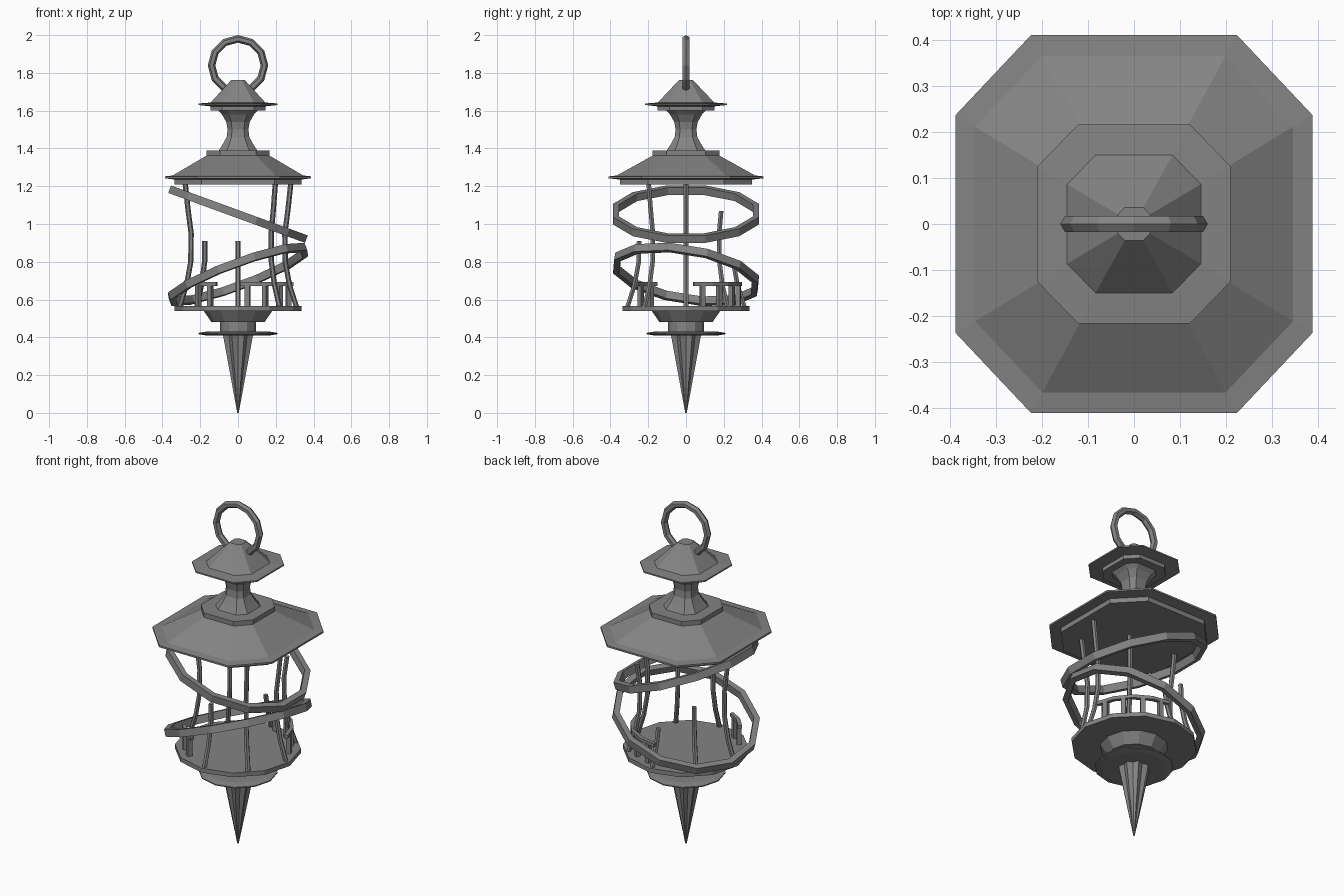
import bpy, bmesh, math
from mathutils import Matrix, Vector

if "Cube" in bpy.data.objects:
    bpy.data.objects.remove(bpy.data.objects["Cube"])

OCT = [30, 60, 120, 150, 210, 240, 300, 330]
DODEC = list(range(0, 360, 30))

# Dark grey iron
IRON = bpy.data.materials.new("dark_iron")
IRON.diffuse_color = (0.23, 0.23, 0.23, 1)
IRON.use_nodes = True
IRON.node_tree.nodes["Principled BSDF"].inputs["Base Color"].default_value = IRON.diffuse_color


def finish(name, bm):
    bmesh.ops.recalc_face_normals(bm, faces=bm.faces)
    me = bpy.data.meshes.new(name)
    bm.to_mesh(me)
    bm.free()
    me.materials.append(IRON)
    ob = bpy.data.objects.new(name, me)
    bpy.context.collection.objects.link(ob)
    return ob


def loft(bm, rings, closed=False):
    """Skin a list of vertex rings; cap the ends or close the loop."""
    rings = [[bm.verts.new(p) for p in ring] for ring in rings]
    n = len(rings[0])
    pairs = list(zip(rings, rings[1:]))
    if closed:
        pairs.append((rings[-1], rings[0]))
    else:
        bm.faces.new(rings[0])
        bm.faces.new(rings[-1])
    for a, b in pairs:
        for i in range(n):
            j = (i + 1) % n
            bm.faces.new((a[i], a[j], b[j], b[i]))


def turned(name, profile, angles=OCT, sy=1.0, flute=1.0):
    """Lathe-like solid: profile of (half width, z), polygon from angles."""
    k = math.cos(math.radians(min(angles)))
    rings = []
    for w, z in profile:
        ring = []
        for i, a in enumerate(angles):
            r = w / k * (flute if i % 2 else 1)
            t = math.radians(a)
            ring.append((r * math.cos(t), r * math.sin(t) * sy, z))
        rings.append(ring)
    bm = bmesh.new()
    loft(bm, rings)
    return finish(name, bm)


def hoop(name, radius, section, segs, matrix, offset=0.5):
    """Closed ring with a (radial, axial) cross-section."""
    rings = []
    for i in range(segs):
        t = 2 * math.pi * (i + offset) / segs
        rings.append([matrix @ Vector(((radius + u) * math.cos(t),
                     (radius + u) * math.sin(t), v)) for u, v in section])
    bm = bmesh.new()
    loft(bm, rings, closed=True)
    return finish(name, bm)


# Base: fluted spike, thin disc, stem, bowl and platform
turned("spike", [(0.004, 0), (0.08, 0.415)],
       [22.5 * (i + 1) for i in range(16)], flute=0.8)
turned("lower_disc", [(0.17, 0.41), (0.21, 0.417), (0.21, 0.423), (0.17, 0.43)], DODEC)
turned("stem", [(0.095, 0.425), (0.095, 0.49)], DODEC)
turned("bowl", [(0.14, 0.48), (0.185, 0.545)], DODEC)
turned("platform", [(0.335, 0.54), (0.335, 0.565)], DODEC)

# Main roof
turned("roof_soffit", [(0.335, 1.208), (0.335, 1.24)], sy=1.04)
turned("roof", [(0.33, 1.235), (0.387, 1.242), (0.387, 1.252), (0.345, 1.257),
                (0.165, 1.363)], sy=1.06)
turned("roof_collar", [(0.167, 1.36), (0.167, 1.388)], sy=1.06)

# Neck and upper roof
turned("neck", [(0.105, 1.385), (0.082, 1.42), (0.06, 1.46), (0.055, 1.50),
                (0.062, 1.54), (0.085, 1.58), (0.105, 1.602)])
turned("upper_soffit", [(0.145, 1.60), (0.145, 1.63)], sy=1.04)
turned("upper_roof", [(0.14, 1.622), (0.21, 1.63), (0.21, 1.638), (0.145, 1.643),
                      (0.035, 1.763)], sy=1.03)

# Hanging ring on top
TUBE = [(0.02 * math.cos(k * math.pi / 3), 0.02 * math.sin(k * math.pi / 3))
        for k in range(6)]
hoop("hanging_ring", 0.14, TUBE, 12,
     Matrix.Translation((0, 0, 1.84)) @ Matrix.Rotation(math.pi / 2, 4, 'X'), 0)

# Two tilted hoops circling the cage
BAND = [(-0.018, -0.021), (0.015, -0.021), (0.015, 0.021), (-0.018, 0.021)]
for name, z, normal in (("upper_hoop", 1.052, (0.365, 0, 1)),
                        ("lower_hoop", 0.733, (-0.37, 0.17, 1))):
    rot = Vector((0, 0, 1)).rotation_difference(Vector(normal)).to_matrix().to_4x4()
    hoop(name, 0.384, BAND, 12, Matrix.Translation((0, 0, z)) @ rot)

# Bowed cage posts, some broken short
CURVE = [(0.56, 0.31), (0.68, 0.272), (0.80, 0.25), (0.95, 0.248),
         (1.08, 0.265), (1.22, 0.28)]


def post_radius(z):
    for (z0, r0), (z1, r1) in zip(CURVE, CURVE[1:]):
        if z <= z1:
            return r0 + (r1 - r0) * (z - z0) / (z1 - z0)
    return CURVE[-1][1]


for i, (ang, top) in enumerate([(0, 1.22), (45, 1.07), (90, 0.77), (135, 0.91),
                                (180, 1.22), (270, 0.91), (315, 1.22)]):
    t = math.radians(ang)
    zs = [z for z, r in CURVE if z < top] + [top]
    rings = []
    for z in zs:
        r = post_radius(z)
        rings.append([(r * math.cos(t) + 0.014 * math.cos(k * math.pi / 3),
                       r * math.sin(t) + 0.014 * math.sin(k * math.pi / 3), z)
                      for k in range(6)])
    bm = bmesh.new()
    loft(bm, rings)
    finish(f"post_{i + 1}", bm)

# Surviving railing sections: curved rail plus square balusters
for i, (start, end, n) in enumerate([(8, 90, 4), (213, 247, 2)]):
    bm = bmesh.new()
    rings = []
    steps = n
    for s in range(steps + 1):
        t = math.radians(start + (end - start) * s / steps)
        rings.append([(r * math.cos(t), r * math.sin(t), z) for r, z in
                      ((0.275, 0.673), (0.297, 0.673), (0.297, 0.692), (0.275, 0.692))])
    loft(bm, rings)
    for s in range(n):
        t = math.radians(start + (end - start) * (s + 0.5) / n)
        m = (Matrix.Rotation(t, 4, 'Z') @ Matrix.Translation((0.282, 0, 0.618))
             @ Matrix.Diagonal((0.024, 0.026, 0.116, 1)))
        bmesh.ops.create_cube(bm, size=1, matrix=m)
    finish(f"railing_{i + 1}", bm)
